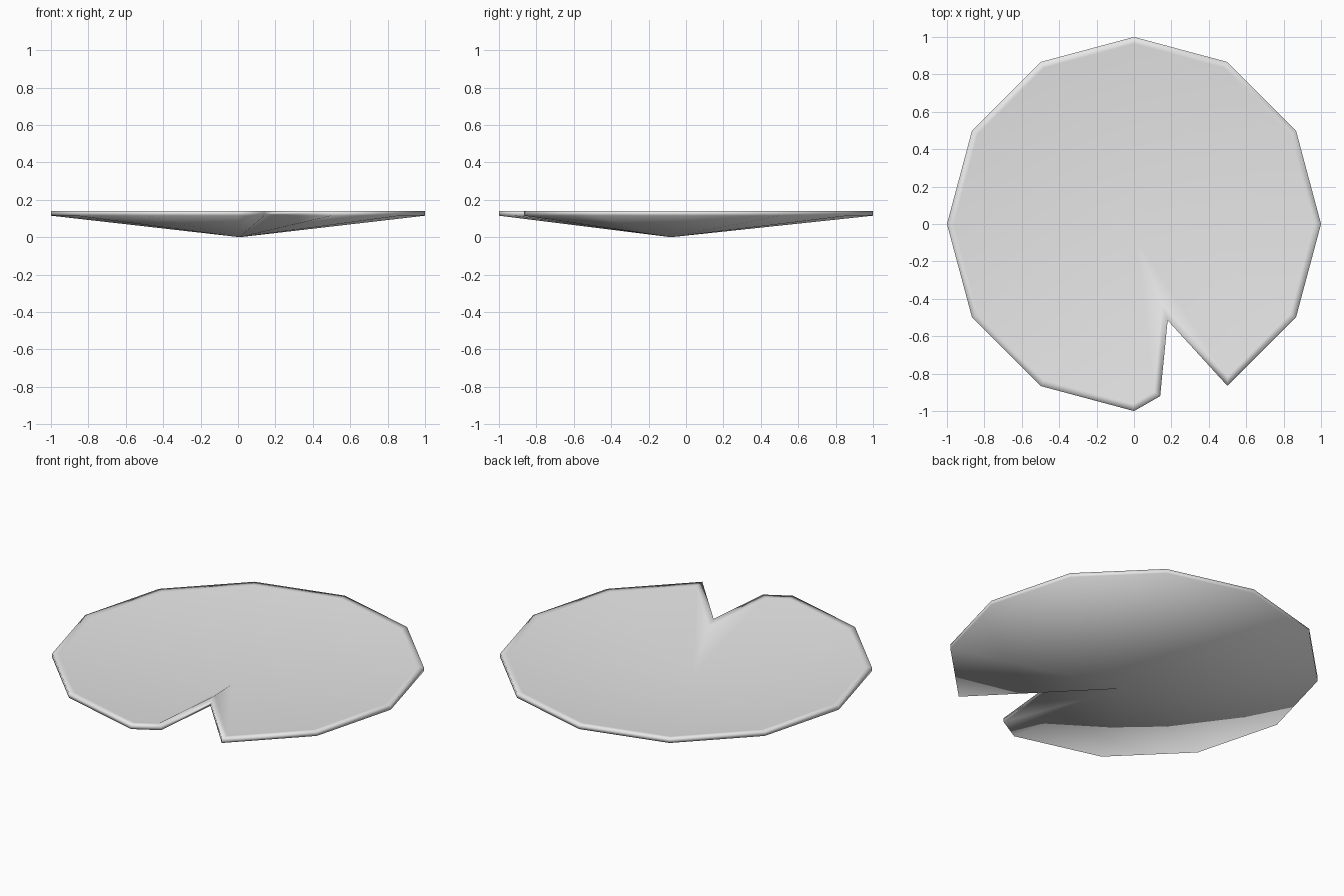
import bpy, bmesh, math
from mathutils import Vector

cube = bpy.data.objects.get("Cube")
if cube:
    bpy.data.objects.remove(cube, do_unlink=True)

RIM_TOP, RIM_LOW, LIP_Z = 0.14, 0.115, 0.137
LIP = 0.035
CENTRE = (0.01, -0.08)

# Twelve-sided outline, with a wedge notch cut into the front edge
outline = [Vector((math.cos(math.radians(a)), math.sin(math.radians(a))))
           for a in range(-60, 271, 30)]
outline += [Vector((0.14, -0.92)), Vector((0.18, -0.515))]


def inset(points, width):
    """Move a counter-clockwise outline inwards by an even width."""
    result = []
    for i, p in enumerate(points):
        before = (p - points[i - 1]).normalized()
        after = (points[(i + 1) % len(points)] - p).normalized()
        n1 = Vector((-before.y, before.x))
        n2 = Vector((-after.y, after.x))
        result.append(p + (n1 + n2) * width / (1 + n1.dot(n2)))
    return result


bm = bmesh.new()


def ring(points, z):
    return [bm.verts.new((p.x, p.y, z)) for p in points]


def bridge(a, b):
    for i in range(len(a)):
        j = (i + 1) % len(a)
        bm.faces.new((a[i], a[j], b[j], b[i]))


def fan(loop, z):
    tip = bm.verts.new((*CENTRE, z))
    for i in range(len(loop)):
        bm.faces.new((loop[i], loop[(i + 1) % len(loop)], tip))


# Shallow dish: pointed underside, thin wall, narrow lip, sunken top
low = ring(outline, RIM_LOW)
top = ring(outline, RIM_TOP)
lip = ring(inset(outline, LIP), LIP_Z)
bridge(low, top)
bridge(top, lip)
fan(lip, 0.028)
fan(low, 0.0)
bmesh.ops.recalc_face_normals(bm, faces=bm.faces)
for face in bm.faces:
    face.smooth = True

mesh = bpy.data.meshes.new("leaf_pad")
bm.to_mesh(mesh)
bm.free()
pad = bpy.data.objects.new("leaf_pad", mesh)
bpy.context.collection.objects.link(pad)

# Plain grey material
colour = (0.8, 0.8, 0.8, 1)
grey = bpy.data.materials.new("light_grey")
grey.use_nodes = True
grey.diffuse_color = colour
grey.node_tree.nodes["Principled BSDF"].inputs["Base Color"].default_value = colour
mesh.materials.append(grey)
